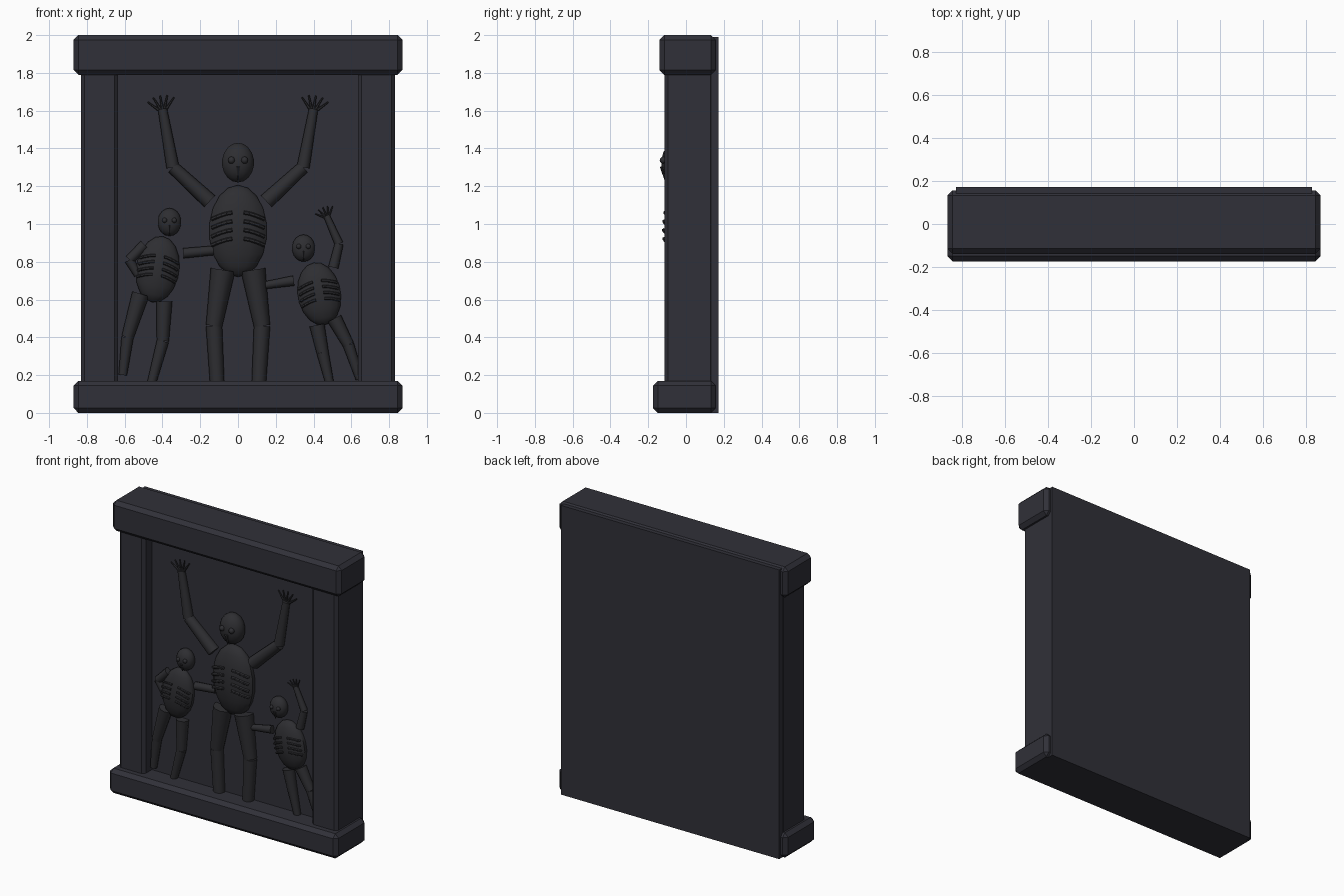
import bpy, bmesh, math
from mathutils import Vector, Matrix

if "Cube" in bpy.data.objects:
    bpy.data.objects.remove(bpy.data.objects["Cube"])


def material(name, col):
    m = bpy.data.materials.new(name)
    m.diffuse_color = (*col, 1)
    m.use_nodes = True
    m.node_tree.nodes["Principled BSDF"].inputs["Base Color"].default_value = m.diffuse_color
    return m


STONE = material("dark slate", (0.030, 0.030, 0.040))
CARVED = material("carved charcoal", (0.027, 0.027, 0.031))


def finish(name, bm, mat, smooth=True):
    me = bpy.data.meshes.new(name)
    bm.to_mesh(me)
    bm.free()
    ob = bpy.data.objects.new(name, me)
    bpy.context.collection.objects.link(ob)
    me.materials.append(mat)
    if smooth:
        bpy.ops.object.select_all(action='DESELECT')
        ob.select_set(True)
        bpy.context.view_layer.objects.active = ob
        bpy.ops.object.shade_smooth_by_angle(angle=math.radians(40))
    return ob


def box(name, x0, x1, y0, y1, z0, z1, bevel=0.0):
    bm = bmesh.new()
    bmesh.ops.create_cube(bm, size=1, matrix=Matrix.Translation(
        ((x0 + x1) / 2, (y0 + y1) / 2, (z0 + z1) / 2))
        @ Matrix.Diagonal((x1 - x0, y1 - y0, z1 - z0, 1)))
    if bevel:
        bmesh.ops.bevel(bm, geom=bm.edges[:], offset=bevel, segments=1, affect='EDGES')
    finish(name, bm, STONE, False)


def ball(bm, center, radii, tilt=0, u=14, v=9):
    bmesh.ops.create_uvsphere(bm, u_segments=u, v_segments=v, radius=1,
                              matrix=Matrix.Translation(center) @ Matrix.Rotation(tilt, 4, 'Y')
                              @ Matrix.Diagonal((*radii, 1)))


def cone(bm, a, b, r1, r2, n=10):
    a, b = Vector(a), Vector(b)
    d = b - a
    bmesh.ops.create_cone(bm, cap_ends=True, segments=n, radius1=r1, radius2=r2, depth=d.length,
                          matrix=Matrix.Translation((a + b) / 2)
                          @ d.to_track_quat('Z', 'Y').to_matrix().to_4x4())


def limb(name, pts, radii, y, hand=False):
    # chain of tapered tubes through (x, z) points, optionally ending in fingers
    bm = bmesh.new()
    p = [Vector((x, y, z)) for x, z in pts]
    for i in range(len(p) - 1):
        cone(bm, p[i], p[i + 1], radii[i], radii[i + 1])
    if hand:
        d = (p[-1] - p[-2]).normalized()
        s = radii[-1] / 0.024
        side = Vector((d.z, 0, -d.x))
        for k in range(-2, 3):
            t = math.radians(22 * k)
            dirn = d * math.cos(t) + side * math.sin(t)
            start = p[-1] + side * 0.007 * s * k - d * 0.01
            cone(bm, start, start + dirn * 0.082 * s, 0.008 * s, 0.004 * s, 6)
    finish(name, bm, CARVED)


def body(name, tc, tr, tilt, hc, hr):
    # torso
    bm = bmesh.new()
    ball(bm, tc, tr, tilt)
    finish(name + "_torso", bm, CARVED)
    # curved ribs following the torso surface
    bm = bmesh.new()
    rot = Matrix.Translation(tc) @ Matrix.Rotation(tilt, 4, 'Y')
    for s in (-1, 1):
        for i in range(4):
            pts = []
            for j in range(5):
                u = 0.2 + 0.17 * j
                w = 0.40 - 0.19 * i - 0.14 * (u - 0.2) ** 1.5 / 0.55
                f = math.sqrt(max(0.0, 1 - u * u - w * w))
                pts.append(rot @ Vector((s * u * tr[0], -f * tr[1] - 0.004, w * tr[2])))
            for a, b in zip(pts, pts[1:]):
                cone(bm, a, b, 0.066 * tr[0], 0.066 * tr[0], 6)
    finish(name + "_ribs", bm, CARVED)
    # head with eyes and nose
    bm = bmesh.new()
    ball(bm, hc, hr)
    x, y, z = hc
    k = hr[0] / 0.087
    for s in (-1, 1):
        ball(bm, (x + s * 0.035 * k, y - hr[1] * 0.86, z + 0.013 * k), [0.019 * k] * 3, 0, 10, 6)
    cone(bm, (x, y - hr[1] * 0.93, z - 0.02 * k), (x, y - hr[1] * 0.72, z - 0.09 * k),
         0.014 * k, 0.004 * k, 6)
    finish(name + "_head", bm, CARVED)


# frame
box("back_slab", -0.83, 0.83, -0.03, 0.172, 0, 1.99)
box("base", -0.87, 0.87, -0.174, 0.157, 0, 0.17, 0.025)
box("lintel", -0.87, 0.87, -0.14, 0.157, 1.79, 2.0, 0.025)
for side, a, b in (("left", -0.832, -0.635), ("right", 0.635, 0.832)):
    box(side + "_pillar", a, b, -0.115, 0.15, 0.12, 1.84, 0.02)

# central figure
body("central", (0, -0.04, 0.963), (0.157, 0.075, 0.243), 0,
     (0, -0.06, 1.325), (0.087, 0.07, 0.105))
for side, s in (("left", -1), ("right", 1)):
    limb(f"central_{side}_arm", [(s * 0.15, 1.12), (s * 0.345, 1.30), (s * 0.40, 1.61)],
         [0.042, 0.034, 0.024], -0.045, True)
    limb(f"central_{side}_leg", [(s * 0.08, 0.757), (s * 0.127, 0.46), (s * 0.11, 0.15)],
         [0.065, 0.043, 0.038], -0.045)

# left small figure
body("left_child", (-0.425, -0.04, 0.76), (0.117, 0.06, 0.177), math.radians(9),
     (-0.363, -0.05, 1.01), (0.064, 0.05, 0.074))
limb("left_child_outer_arm", [(-0.495, 0.89), (-0.575, 0.81), (-0.53, 0.73)],
     [0.028, 0.026, 0.02], -0.045)
limb("left_child_inner_arm", [(-0.29, 0.845), (-0.13, 0.86)], [0.027, 0.025], -0.045)
limb("left_child_outer_leg", [(-0.515, 0.63), (-0.585, 0.40), (-0.61, 0.20)],
     [0.046, 0.032, 0.022], -0.045)
limb("left_child_inner_leg", [(-0.39, 0.59), (-0.398, 0.38), (-0.457, 0.16)],
     [0.042, 0.032, 0.024], -0.045)

# right small figure
body("right_child", (0.43, -0.04, 0.63), (0.117, 0.06, 0.168), math.radians(-10),
     (0.347, -0.05, 0.872), (0.063, 0.05, 0.072))
limb("right_child_outer_arm", [(0.505, 0.77), (0.535, 0.895), (0.468, 1.045)],
     [0.027, 0.023, 0.017], -0.045, True)
limb("right_child_inner_arm", [(0.295, 0.70), (0.14, 0.675)], [0.027, 0.02], -0.045)
limb("right_child_inner_leg", [(0.418, 0.465), (0.448, 0.32), (0.487, 0.15)],
     [0.04, 0.032, 0.022], -0.045)
limb("right_child_outer_leg", [(0.51, 0.50), (0.585, 0.36), (0.645, 0.18)],
     [0.04, 0.03, 0.022], -0.045)
